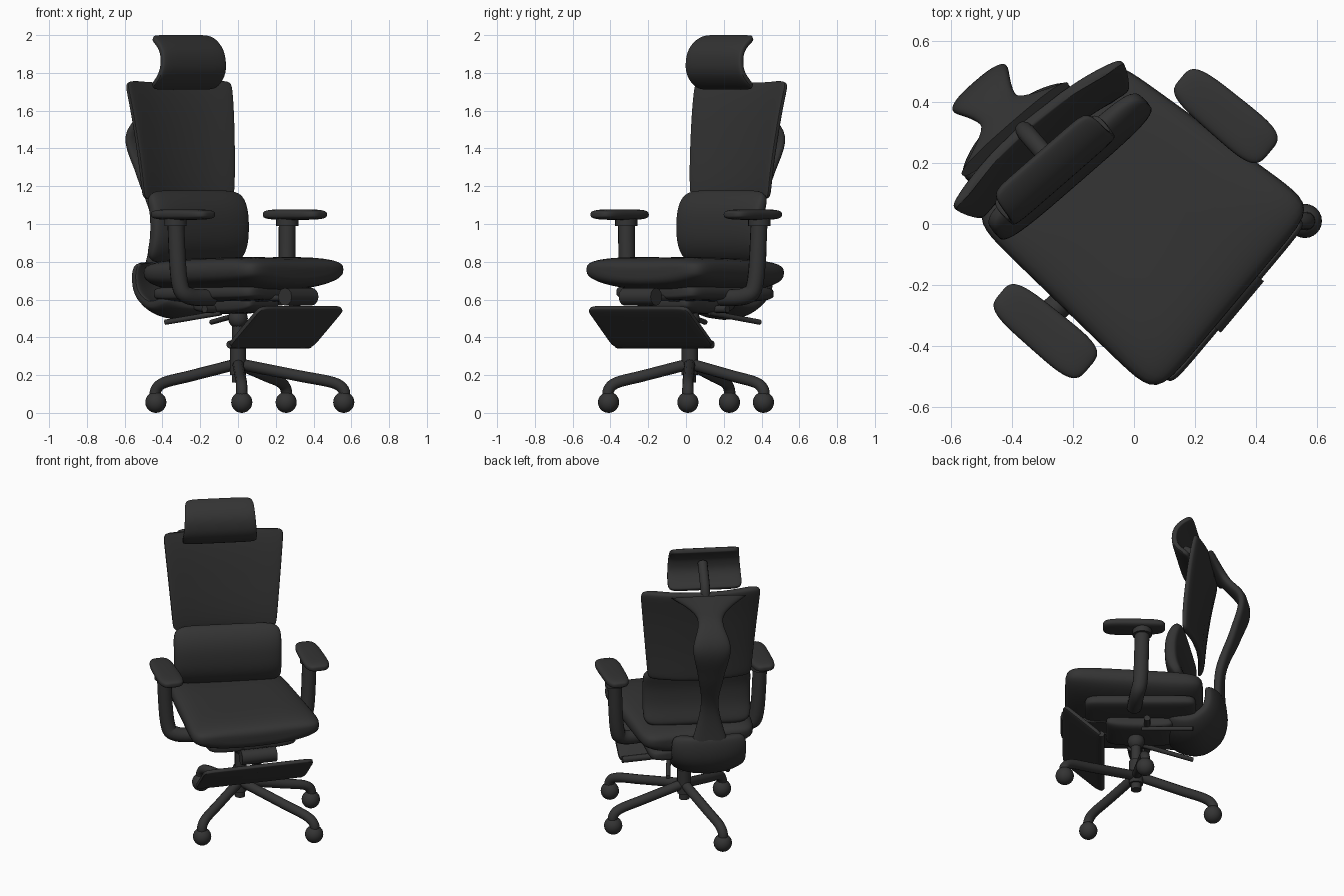
import bpy, bmesh, math
from mathutils import Matrix, Vector

cube = bpy.data.objects.get("Cube")
if cube:
    bpy.data.objects.remove(cube, do_unlink=True)

# One dark colour throughout
SHADE = .034
dark = bpy.data.materials.new("charcoal")
dark.use_nodes = True
dark.diffuse_color = (SHADE, SHADE, SHADE, 1)
dark.node_tree.nodes["Principled BSDF"].inputs["Base Color"].default_value = dark.diffuse_color


def turned_frame(degrees, sideways):
    """Frame turned about the column, then moved along its own sideways axis."""
    return Matrix.Rotation(math.radians(degrees), 4, 'Z') @ Matrix.Translation((sideways, 0, 0))


seat_frame = turned_frame(50, .02)
back_frame = turned_frame(41, -.07)
base_frame = Matrix.Translation((0, .02, 0))


def finish(part, frame):
    """Place a part, colour it and shade it smooth."""
    part.matrix_world = frame
    part.data.materials.clear()
    part.data.materials.append(dark)
    select_only(part)
    bpy.ops.object.shade_smooth_by_angle(angle=math.radians(45))


def select_only(part):
    bpy.ops.object.select_all(action='DESELECT')
    part.select_set(True)
    bpy.context.view_layer.objects.active = part


def link_new(name, data):
    part = bpy.data.objects.new(name, data)
    bpy.context.collection.objects.link(part)
    return part


def add_mesh(name, bm, frame):
    bmesh.ops.recalc_face_normals(bm, faces=bm.faces)
    mesh = bpy.data.meshes.new(name)
    bm.to_mesh(mesh)
    bm.free()
    finish(link_new(name, mesh), frame)


def smooth_path(points, steps=6):
    """Resample points along a Catmull-Rom curve."""
    path = [Vector(point) for point in points]
    path = [path[0], *path, path[-1]]
    result = []
    for before, start, end, after in zip(path, path[1:], path[2:], path[3:]):
        for step in range(steps):
            t = step / steps
            bend = (end - before) * t * (1 - t) ** 2 + (start - after) * t * t * (1 - t)
            ease = t * t * (3 - 2 * t)
            result.append(start.lerp(end, ease) + bend / 2)
    return result + [path[-1]]


def rounded(value, power):
    """Height of a superellipse at a value between -1 and 1."""
    return max(0, 1 - abs(value) ** power) ** (1 / power)


def loft(name, stations, frame, power=4, bow=0, x=0, sides=36):
    """Sweep a rounded section along stations of y, z, half width, half thickness."""
    bm = bmesh.new()
    rings = []
    last = len(stations) - 1
    for i, (y, z, width, thickness) in enumerate(stations):
        ahead, behind = stations[min(i + 1, last)], stations[max(i - 1, 0)]
        along = Vector((ahead[0] - behind[0], ahead[1] - behind[1])).normalized()
        ring = []
        for k in range(sides):
            angle = math.tau * k / sides
            u, v = (math.copysign(abs(f) ** (2 / power), f)
                    for f in (math.cos(angle), math.sin(angle)))
            lift = v * thickness + bow * u * u
            ring.append(bm.verts.new((x + u * width, y - along.y * lift, z + along.x * lift)))
        rings.append(ring)
    for ring, following in zip(rings, rings[1:]):
        for k in range(sides):
            j = (k + 1) % sides
            bm.faces.new((ring[k], ring[j], following[j], following[k]))
    bm.faces.new(rings[0])
    bm.faces.new(rings[-1])
    add_mesh(name, bm, frame)


def pad(name, frame, start, end, widths, thickness, arch=0, corner=12, edge=6, **section):
    """Cushion or shell between two (y, z) points, with rounded ends and an optional arch."""
    start, end = Vector(start), Vector(end)
    along = (end - start).normalized()
    normal = Vector((-along.y, along.x))
    stations = []
    count = 28
    for i in range(count + 1):
        side = -.999 * math.cos(math.pi * i / count)
        t = (side + 1) / 2
        centre = start.lerp(end, t) + normal * arch * (1 - abs(side) ** 2.5)
        width = widths[0] + (widths[1] - widths[0]) * t
        stations.append((*centre, width * rounded(side, corner), thickness * rounded(side, edge)))
    loft(name, stations, frame, **section)


def tube(name, frame, radius, *points):
    """Round tube through points."""
    curve = bpy.data.curves.new(name, 'CURVE')
    curve.dimensions, curve.bevel_depth, curve.use_fill_caps = '3D', radius, True
    path = smooth_path(points)
    line = curve.splines.new('POLY')
    line.points.add(len(path) - 1)
    for point, place in zip(line.points, path):
        point.co = (*place, 1)
    part = link_new(name, curve)
    select_only(part)
    bpy.ops.object.convert(target='MESH')
    finish(bpy.context.view_layer.objects.active, frame)


def ball(name, frame, radius, centre):
    bm = bmesh.new()
    bmesh.ops.create_uvsphere(bm, u_segments=24, v_segments=14, radius=radius)
    bmesh.ops.translate(bm, verts=bm.verts, vec=centre)
    add_mesh(name, bm, frame)


# Seat cushion, wider at the front, on its pan
pad("seat", seat_frame, (-.42, .74), (.42, .72), (.41, .35), .09, edge=4, corner=10, power=3, bow=.02)
pad("seat_pan", seat_frame, (-.3, .64), (.38, .63), (.28, .3), .045)

# Backrest, lumbar cushion and headrest
pad("backrest", back_frame, (.395, 1.13), (.475, 1.745), (.315, .37), .024, arch=.015, corner=20,
    bow=.045, x=.025)
pad("lumbar_cushion", back_frame, (.33, .8), (.33, 1.17), (.33, .33), .05, arch=.06, edge=3,
    corner=8, x=.035)
pad("headrest", back_frame, (.36, 1.72), (.38, 1.99), (.23, .21), .02, arch=.1, power=6, x=-.01)
tube("headrest_stem", back_frame, .03, (0, .48, 1.68), (0, .44, 1.78), (0, .3, 1.87))

# Rear spine: flared top, waist, swelling and foot
spine = [(.49, 1.73, .23), (.56, 1.62, .08), (.665, 1.46, .115), (.61, 1.25, .08), (.52, 1, .055), (.52, .7, .13)]
loft("spine", [(*place, .03) for place in smooth_path(spine)], back_frame, power=2.6, x=-.02)
pad("back_bracket", back_frame, (.52, .8), (.2, .57), (.23, .22), .035, arch=.15, bow=-.05, x=-.02)

# Armrests, tilt levers and footrest rods, one per side
for label, side in (("left", 1), ("right", -1)):
    out = side * .46 - .015
    pad(label + "_arm_pad", seat_frame, (-.19, 1.05), (.19, 1.05), (.08, .07), .028,
        corner=4, edge=4, power=3, x=out)
    tube(label + "_arm_post", seat_frame, .045,
         (out, .05, 1.04), (out * .96, .04, .7), (out * .85, .02, .62), (out / 2, 0, .61))
    tube(label + "_arm_collar", seat_frame, .06, (out, .05, .99), (out, .05, 1.04))
    tube(label + "_lever", seat_frame, .014, (side * .1, .05, .53), (side * .19, .36, .48))
    tube(label + "_footrest_rod", seat_frame, .016, (side * .07, .1, .6), (side * .07, -.4, .61))

# Tilting mechanism
pad("tilt_mechanism", seat_frame, (-.17, .58), (.24, .57), (.13, .13), .05, edge=3)
tube("mechanism_bar", seat_frame, .02, (-.2, .08, .55), (.2, .08, .55))

# Folding footrest with its roller
pad("footrest_panel", seat_frame, (-.2, .35), (-.43, .56), (.345, .345), .016, power=8)
for name, radius, reach, y, z in (("lip", .02, .33, -.2, .362), ("roller", .047, .11, -.4, .615)):
    tube("footrest_" + name, seat_frame, radius, (-reach, y, z), (reach, y, z))
tube("footrest_hinge", seat_frame, .03, (0, -.39, .61), (0, -.35, .5))

# Gas column and hub
tube("gas_column", base_frame, .032, (0, 0, .16), (0, 0, .58))
tube("column_sleeve", base_frame, .043, (0, 0, .2), (0, 0, .36))
ball("column_joint", base_frame, .052, (0, 0, .5))

# Straight sloping legs with ball casters, unevenly spread
reaches = {"left": (.56, -.01), "front": (.02, -.43), "rear": (.255, .39), "right": (-.435, .21)}
for label, (x, y) in reaches.items():
    path = [(x * f, y * f, .26 - f / 9) for f in (0, .3, .6, .9)]
    tube(label + "_leg", base_frame, .03, *path, (x, y, .12), (x, y, .07))
    ball(label + "_caster", base_frame, .056, (x, y, .056))
